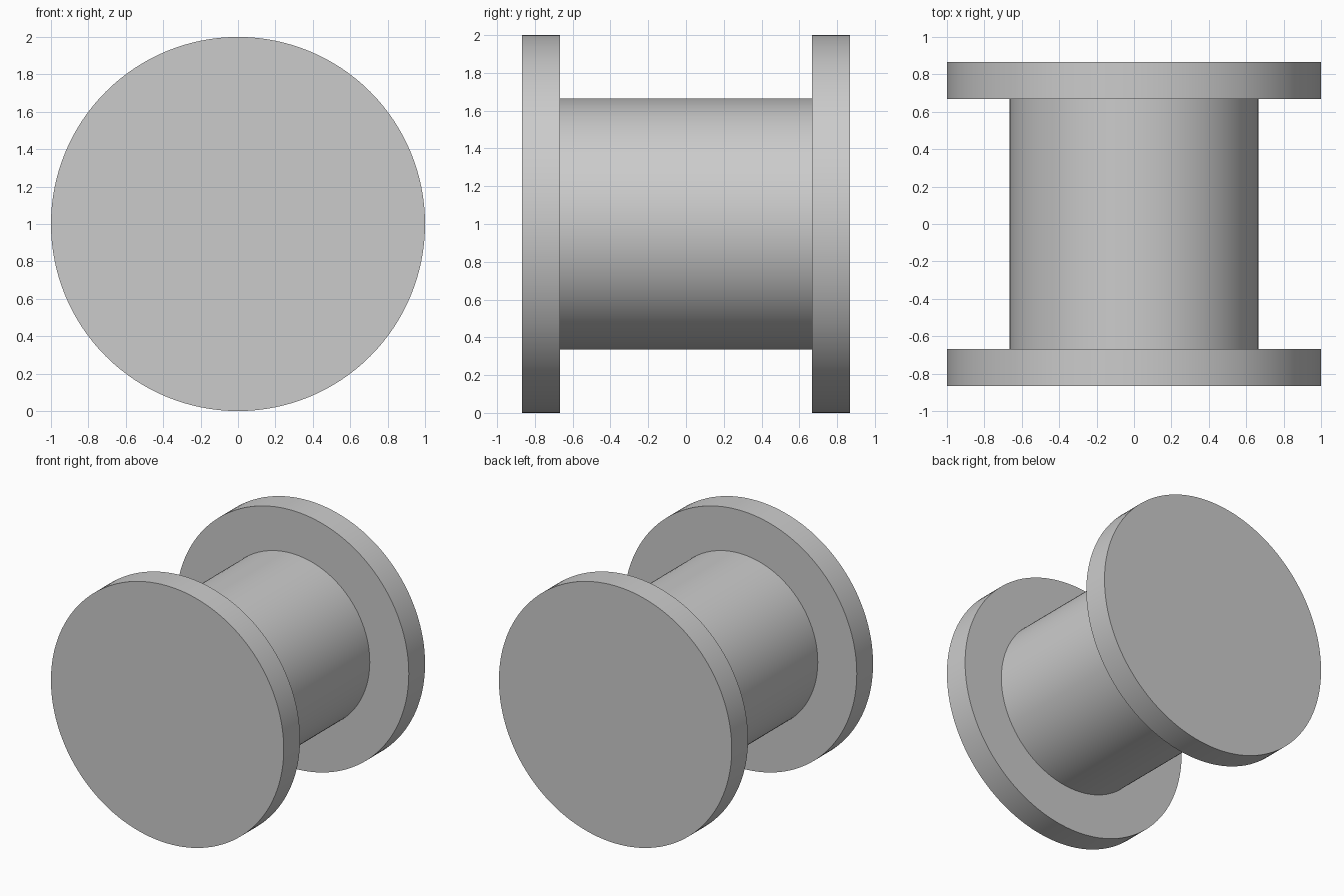
import bpy
import math

cube = bpy.data.objects.get("Cube")
if cube:
    bpy.data.objects.remove(cube, do_unlink=True)

# Single plain grey finish
grey = bpy.data.materials.new("plain_grey")
grey.use_nodes = True
colour = (0.6, 0.6, 0.6, 1)
grey.diffuse_color = colour
grey.node_tree.nodes["Principled BSDF"].inputs["Base Color"].default_value = colour

AXIS_HEIGHT = 1.0
FLANGE_RADIUS = 1.0
DRUM_RADIUS = 0.665
DRUM_HALF = 0.667
FLANGE_THICKNESS = 0.2


def disc(name, radius, length, y):
    """Round part lying along the front-to-back axis."""
    bpy.ops.mesh.primitive_cylinder_add(
        vertices=128, radius=radius, depth=length,
        location=(0, y, AXIS_HEIGHT), rotation=(math.pi / 2, 0, 0))
    part = bpy.context.object
    part.name = name
    part.data.materials.append(grey)
    bpy.ops.object.shade_smooth_by_angle(angle=math.radians(30))
    return part


# Central drum
disc("drum", DRUM_RADIUS, 2 * DRUM_HALF, 0)

# End flanges
for name, side in (("front_flange", -1), ("back_flange", 1)):
    disc(name, FLANGE_RADIUS, FLANGE_THICKNESS,
         side * (DRUM_HALF + FLANGE_THICKNESS / 2))
